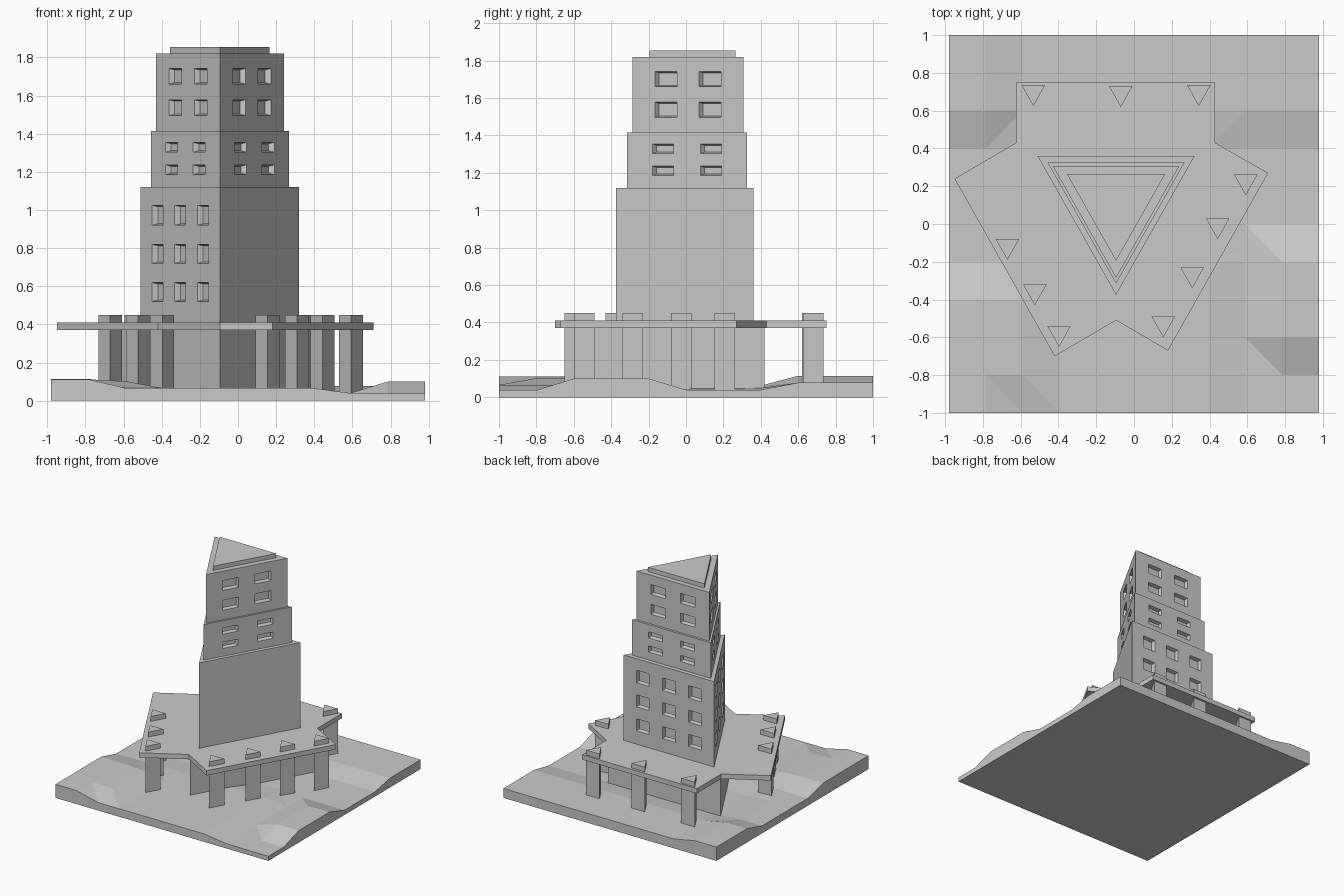
import bpy
from mathutils import Vector
from math import sqrt

if "Cube" in bpy.data.objects:
    bpy.data.objects.remove(bpy.data.objects["Cube"])

CX = -0.095   # tower axis
SX = 0.98     # slight narrowing in x


def add_object(name, verts, faces):
    mesh = bpy.data.meshes.new(name)
    mesh.from_pydata([tuple(v) for v in verts], [], faces)
    mesh.update()
    ob = bpy.data.objects.new(name, mesh)
    bpy.context.collection.objects.link(ob)
    return ob


def prism(name, pts, z0, z1):
    """Extrude a counter-clockwise outline between two heights."""
    n = len(pts)
    verts = [(x, y, z) for z in (z0, z1) for x, y in pts]
    faces = [tuple(reversed(range(n))), tuple(range(n, 2 * n))]
    faces += [(i, (i + 1) % n, (i + 1) % n + n, i + n) for i in range(n)]
    return add_object(name, verts, faces)


def triangle(x, back, tip):
    """Triangle with a flat back edge and its tip toward -y."""
    hw = (back - tip) / sqrt(3) * SX
    return [(x, tip), (x + hw, back), (x - hw, back)]


# Terrain block: terraced height grid on a flat base
def height(i, j):
    if i >= 9:                                   # right strip
        return 0.038 if j <= 1 else 0.1 if j <= 4 else 0.04 if j <= 7 else 0.078
    if j >= 8:                                   # back strip
        return 0.115 if i <= 1 else 0.078
    if i == 8:
        return 0.04
    if i <= 1:                                   # left strip
        return 0.112 if j <= 3 else 0.062
    if i == 2 and 1 <= j <= 3:
        return 0.102
    return 0.05 if j >= 5 else 0.066


N = 11
top = [(-0.98 + 0.196 * i, -1 + 0.2 * j, height(i, j)) for j in range(N) for i in range(N)]
faces = []
for j in range(N - 1):
    for i in range(N - 1):
        a, b = j * N + i, j * N + i + 1
        c, d = b + N, a + N
        faces += [(a, b, d), (b, c, d)] if j < 6 else [(a, b, c), (a, c, d)]
rim = ([i for i in range(N)] + [j * N + N - 1 for j in range(1, N)]
       + [(N - 1) * N + i for i in range(N - 2, -1, -1)] + [j * N for j in range(N - 2, 0, -1)])
R = len(rim)
low = [(top[k][0], top[k][1], 0) for k in rim]
T = len(top)
for k in range(R):
    m = (k + 1) % R
    faces.append((rim[m], rim[k], T + k, T + m))
faces.append(tuple(T + k for k in reversed(range(R))))
add_object("terrain", top + low, faces)

# Ground floor core under the slab
prism("ground_floor_core", triangle(CX, 0.42, -0.495), 0.02, 0.38)

# Podium slab: triangle with a rectangular wing on each side
prism("podium_slab", [(-0.095, -0.51), (0.18, -0.67), (0.71, 0.27), (0.43, 0.43), (0.43, 0.75),
                      (-0.625, 0.75), (-0.625, 0.43), (-0.95, 0.24), (-0.42, -0.70)], 0.37, 0.41)

# Triangular columns piercing the slab
columns = [(-0.533, 0.735), (-0.07, 0.73), (0.343, 0.735), (0.592, 0.262), (0.443, 0.03),
           (0.308, -0.23), (0.155, -0.49), (-0.67, -0.08), (-0.525, -0.32), (-0.397, -0.54)]
for k, (x, y) in enumerate(columns):
    prism(f"column_{k + 1}", triangle(x, y, y - 0.11), 0.02, 0.45)


# Tower tiers with tapered window recesses
def cut_windows(tier, pts, sides, offsets, width, rows):
    verts, faces = [], []
    for s in sides:
        a, b = Vector((*pts[s], 0)), Vector((*pts[(s + 1) % 3], 0))
        u = (b - a).normalized()
        n = Vector((u.y, -u.x, 0))
        mid = (a + b) / 2
        for off in offsets:
            for z0, z1 in rows:
                c = mid + u * off + Vector((0, 0, (z0 + z1) / 2))
                base = len(verts)
                for depth, grow in ((-0.03, -0.008), (0.01, 0.002)):
                    w, h = width / 2 + grow, (z1 - z0) / 2 + grow
                    for p, q in ((-1, -1), (1, -1), (1, 1), (-1, 1)):
                        verts.append(c + n * depth + u * (p * w) + Vector((0, 0, q * h)))
                quads = [(3, 2, 1, 0), (4, 5, 6, 7)]
                quads += [(i, (i + 1) % 4, (i + 1) % 4 + 4, i + 4) for i in range(4)]
                faces += [tuple(base + i for i in f) for f in quads]
    cutter = add_object("window_cutter", verts, faces)
    cutter.hide_render = True
    mod = tier.modifiers.new("windows", 'BOOLEAN')
    mod.operation = 'DIFFERENCE'
    mod.solver = 'EXACT'
    mod.object = cutter
    bpy.context.view_layer.objects.active = tier
    bpy.ops.object.modifier_apply(modifier=mod.name)
    bpy.data.objects.remove(cutter)


# sides: 0 = right face, 1 = back face, 2 = left face
tiers = [
    ("lower_tier", 0.36, -0.375, 0.38, 1.12, (1, 2), (-0.24, 0, 0.24), 0.118,
     [(0.52, 0.62), (0.72, 0.82), (0.92, 1.025)]),
    ("middle_tier", 0.325, -0.315, 1.12, 1.415, (0, 1, 2), (-0.147, 0.147), 0.13,
     [(1.185, 1.237), (1.303, 1.355)]),
    ("upper_tier", 0.307, -0.285, 1.415, 1.82, (0, 1, 2), (-0.135, 0.135), 0.135,
     [(1.495, 1.578), (1.66, 1.742)]),
]
for name, back, tip, z0, z1, sides, offsets, width, rows in tiers:
    pts = triangle(CX, back, tip)
    cut_windows(prism(name, pts, z0, z1), pts, sides, offsets, width, rows)

# Roof cap
prism("roof_cap", triangle(CX, 0.265, -0.195), 1.82, 1.855)
